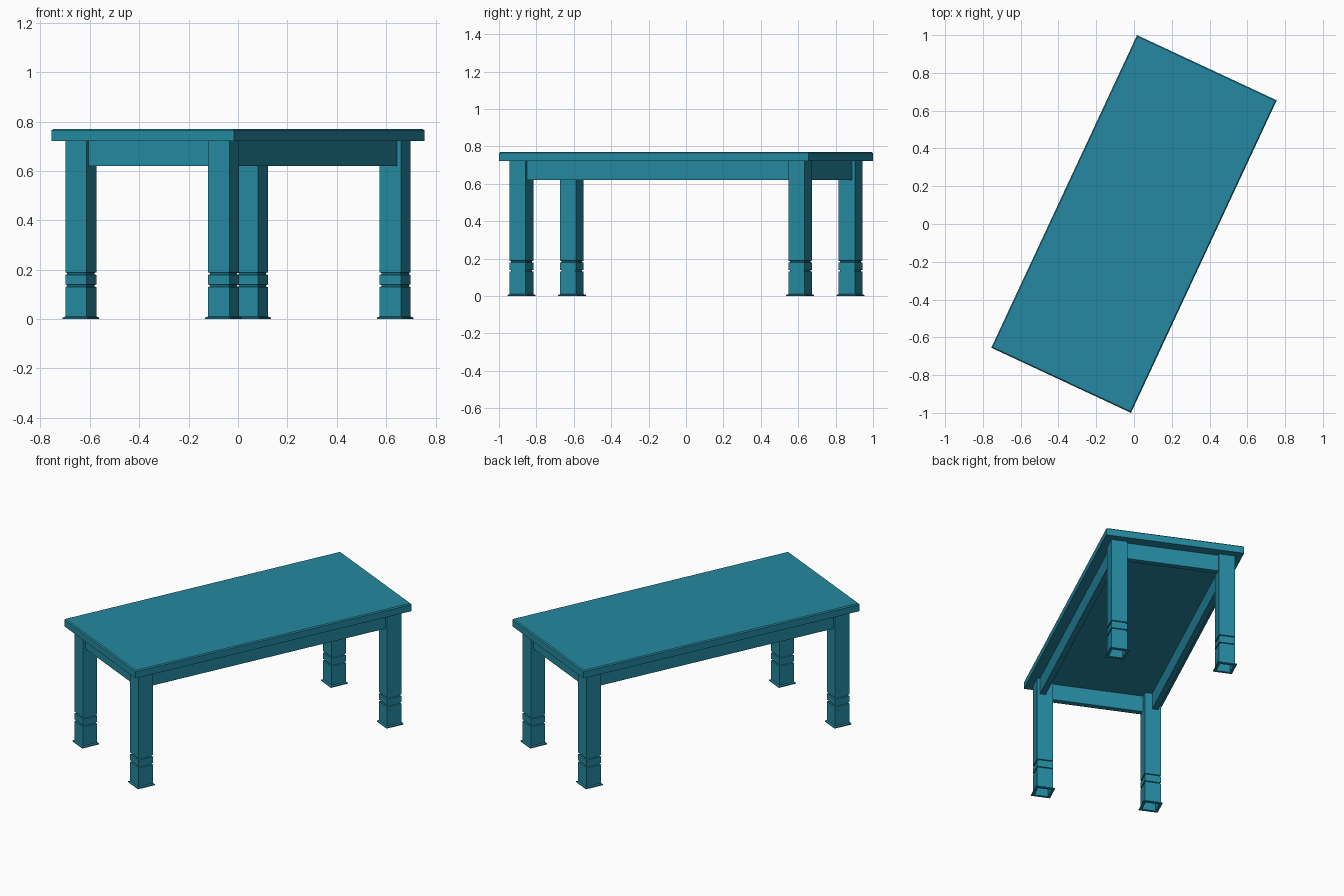
import bpy, bmesh, math
from mathutils import Matrix

if "Cube" in bpy.data.objects:
    bpy.data.objects.remove(bpy.data.objects["Cube"], do_unlink=True)

teal = bpy.data.materials.new("teal paint")
teal.use_nodes = True
colour = (0.018, 0.25, 0.355, 1)
teal.diffuse_color = colour
teal.node_tree.nodes["Principled BSDF"].inputs["Base Color"].default_value = colour

TURN = Matrix.Rotation(math.radians(-25), 4, "Z")  # whole table stands at an angle


def stack(name, rings, x=0, y=0):
    """Loft rectangles given as (half width, half depth, height), capped at both ends."""
    bm = bmesh.new()
    loops = [[bm.verts.new((x + sx * hx, y + sy * hy, z))
              for sx, sy in ((-1, -1), (1, -1), (1, 1), (-1, 1))]
             for hx, hy, z in rings]
    for low, high in zip(loops, loops[1:]):
        for i in range(4):
            j = (i + 1) % 4
            bm.faces.new((low[i], low[j], high[j], high[i]))
    bm.faces.new(loops[0][::-1])
    bm.faces.new(loops[-1])
    bmesh.ops.recalc_face_normals(bm, faces=bm.faces)
    mesh = bpy.data.meshes.new(name)
    bm.to_mesh(mesh)
    bm.free()
    mesh.materials.append(teal)
    obj = bpy.data.objects.new(name, mesh)
    obj.matrix_world = TURN
    bpy.context.collection.objects.link(obj)
    return obj


# Table top with a slim chamfer on the upper edge
TOP_X, TOP_Y, UNDER, TOP_Z = 0.408, 0.913, 0.722, 0.77
stack("table_top", [(TOP_X, TOP_Y, UNDER), (TOP_X, TOP_Y, TOP_Z - 0.006),
                    (TOP_X - 0.006, TOP_Y - 0.006, TOP_Z)])

# Legs: hollow flared foot, two grooves, square post
LEG_X, LEG_Y, LEG, FOOT = 0.319, 0.822, 0.0475, 0.056
profile = [(0.04, 0.12), (0.04, 0), (FOOT, 0), (FOOT, 0.006), (LEG, 0.01)]
for z in (0.135, 0.184):
    profile += [(LEG, z - 0.005), (LEG - 0.006, z - 0.003),
                (LEG - 0.006, z + 0.003), (LEG, z + 0.005)]
profile.append((LEG, UNDER))
for end, sy in (("front", -1), ("back", 1)):
    for side, sx in (("right", -1), ("left", 1)):
        stack(f"{end}_{side}_leg", [(h, h, z) for h, z in profile],
              sx * LEG_X, sy * LEG_Y)

# Aprons between the legs, set back from the outer leg faces
APRON_Z, HALF = 0.62, 0.017
for name, s in (("right", -1), ("left", 1)):
    hy = LEG_Y - LEG
    stack(f"{name}_apron", [(HALF, hy, APRON_Z), (HALF, hy, UNDER)], s * (0.35 - HALF), 0)
for name, s in (("front", -1), ("back", 1)):
    hx = LEG_X - LEG
    stack(f"{name}_apron", [(hx, HALF, APRON_Z), (hx, HALF, UNDER)], 0, s * (0.852 - HALF))
